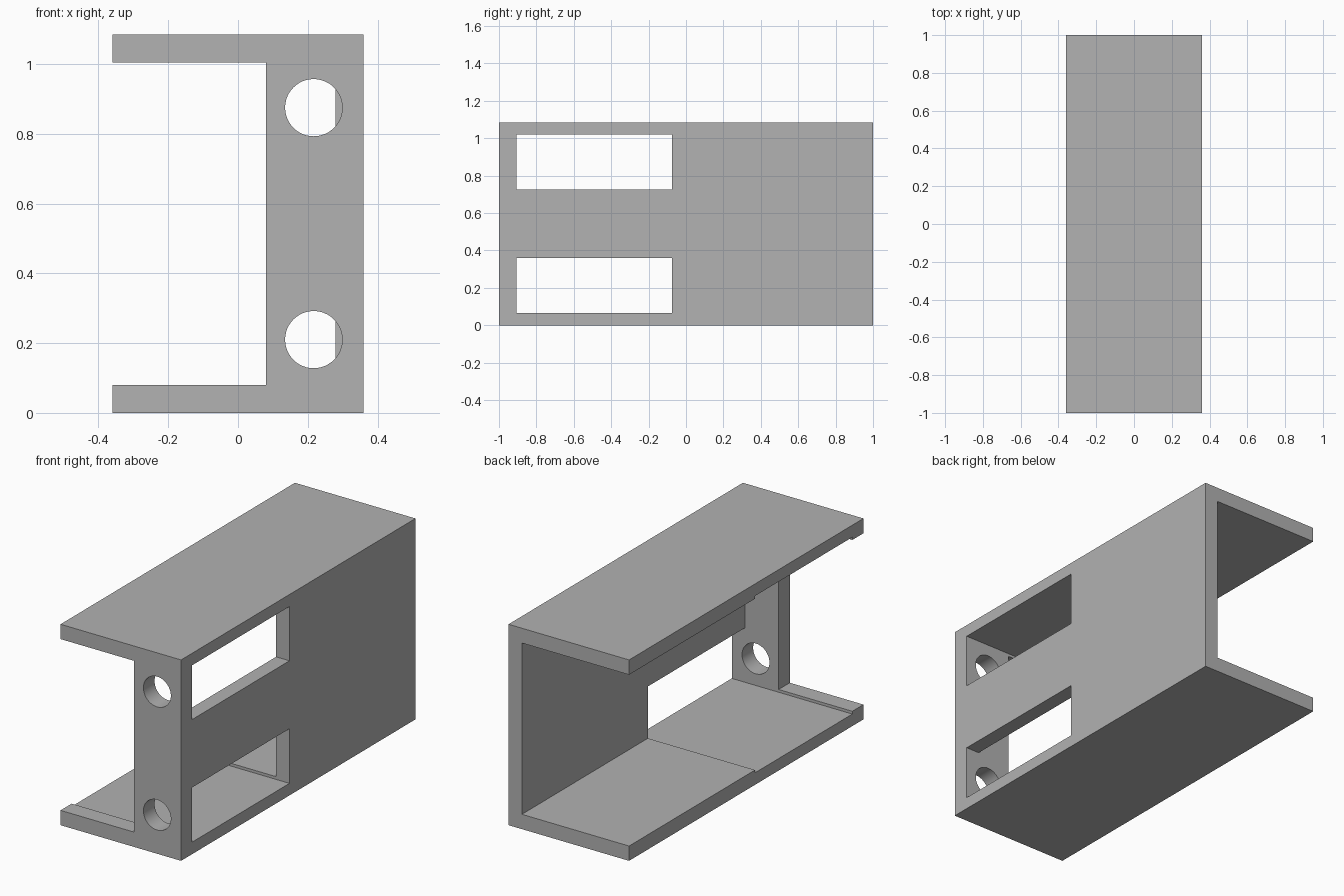
import bpy, bmesh
from mathutils import Matrix

cube = bpy.data.objects.get("Cube")
if cube:
    bpy.data.objects.remove(cube, do_unlink=True)

gray = bpy.data.materials.new("plain_gray")
gray.use_nodes = True
gray.diffuse_color = (0.445, 0.445, 0.445, 1)
gray.node_tree.nodes["Principled BSDF"].inputs["Base Color"].default_value = gray.diffuse_color

HEIGHT = 1.085
WALL_IN, WALL_OUT = 0.28, 0.36        # side wall
FLOOR, CEILING = 0.08, 1.005          # inner faces of the flanges
LOW, HIGH = 0.065, 1.02               # slightly recessed bay
BAY_FRONT, BAY_BACK = -0.905, -0.075


def make_object(name, bm):
    bmesh.ops.recalc_face_normals(bm, faces=bm.faces)
    mesh = bpy.data.meshes.new(name)
    bm.to_mesh(mesh)
    bm.free()
    mesh.materials.append(gray)
    obj = bpy.data.objects.new(name, mesh)
    bpy.context.collection.objects.link(obj)
    return obj


def side_prism(name, profile, x0, x1):
    """Extrude a (y, z) profile along x."""
    bm = bmesh.new()
    face = bm.faces.new([bm.verts.new((x0, y, z)) for y, z in profile])
    ext = bmesh.ops.extrude_face_region(bm, geom=[face])["geom"]
    for v in ext:
        if isinstance(v, bmesh.types.BMVert):
            v.co.x = x1
    return make_object(name, bm)


def box(name, x0, x1, y0, y1, z0, z1):
    return side_prism(name, [(y0, z0), (y1, z0), (y1, z1), (y0, z1)], x0, x1)


def cylinder_y(name, x, z, radius):
    bm = bmesh.new()
    place = Matrix.Translation((x, -0.95, z)) @ Matrix.Rotation(1.5707963, 4, 'X')
    bmesh.ops.create_cone(bm, cap_ends=True, segments=48, radius1=radius,
                          radius2=radius, depth=0.3, matrix=place)
    return make_object(name, bm)


bracket = box("channel_bracket", -WALL_OUT, WALL_OUT, -1, 1, 0, HEIGHT)

# Inner cavity with the recessed bay, then the opening beside the end plate
cutters = [
    side_prism("cavity_cutter", [
        (1.2, FLOOR), (BAY_BACK, FLOOR), (BAY_BACK, LOW), (BAY_FRONT, LOW),
        (BAY_FRONT, HIGH), (BAY_BACK, HIGH), (BAY_BACK, CEILING), (1.2, CEILING)],
        -0.5, WALL_IN),
    box("end_opening_cutter", -0.5, 0.08, -1.2, -0.8, FLOOR, CEILING),
]
# Side wall windows and end plate holes
for label, z0, z1, hole_z in (("lower", LOW, 0.36, 0.21), ("upper", 0.727, HIGH, 0.875)):
    cutters.append(box(label + "_window_cutter", 0.2, 0.5, BAY_FRONT, BAY_BACK, z0, z1))
    cutters.append(cylinder_y(label + "_hole_cutter", 0.217, hole_z, 0.082))

for cutter in cutters:
    mod = bracket.modifiers.new(cutter.name, 'BOOLEAN')
    mod.operation = 'DIFFERENCE'
    mod.solver = 'EXACT'
    mod.object = cutter

# Apply the cuts and drop the cutters
bpy.context.view_layer.update()
result = bpy.data.meshes.new_from_object(
    bracket.evaluated_get(bpy.context.evaluated_depsgraph_get()))
bracket.modifiers.clear()
bracket.data = result
for cutter in cutters:
    bpy.data.objects.remove(cutter, do_unlink=True)

# Smooth hole walls, sharp edges elsewhere
bpy.ops.object.select_all(action='DESELECT')
bracket.select_set(True)
bpy.context.view_layer.objects.active = bracket
bpy.ops.object.shade_smooth_by_angle(angle=0.5)
